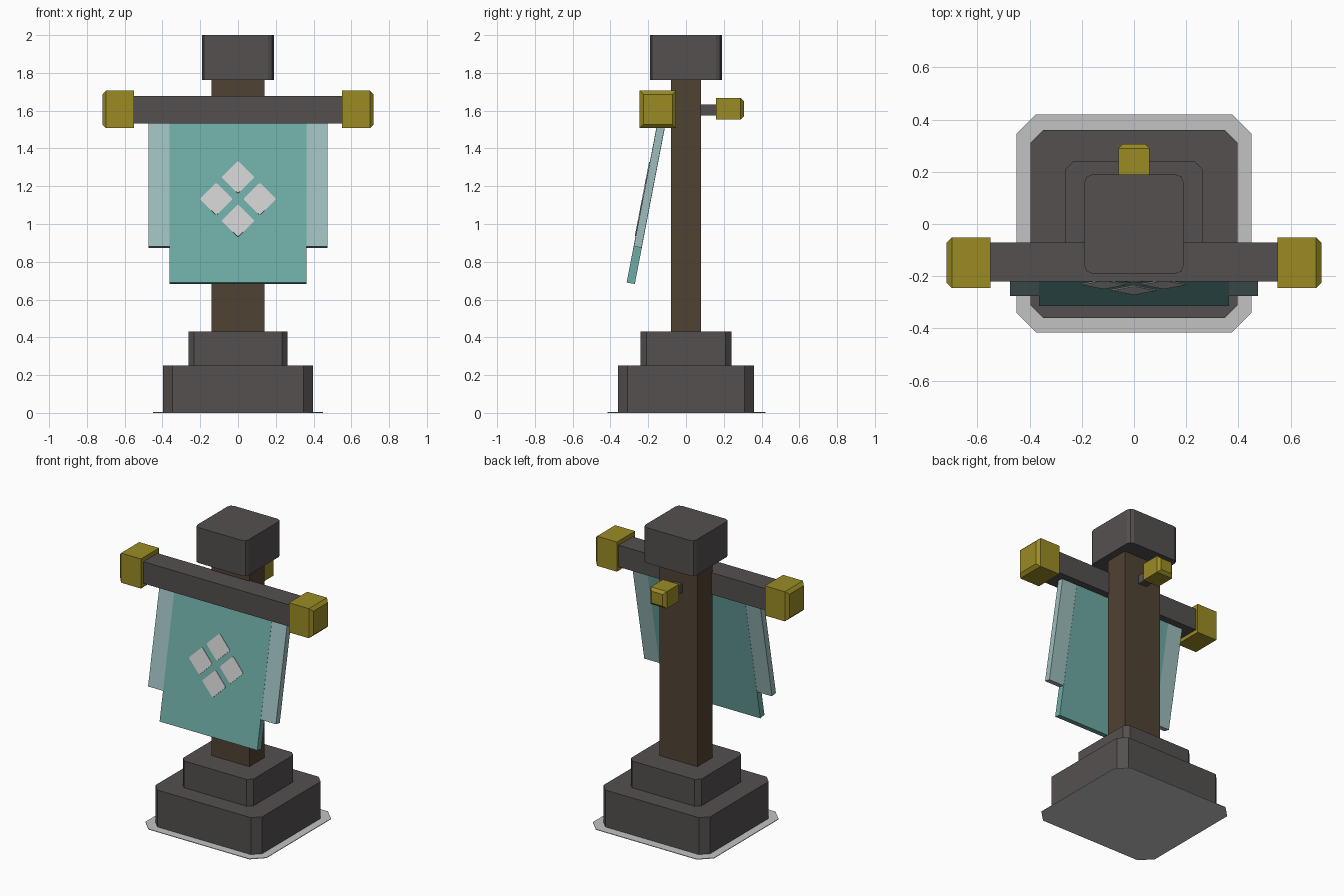
import bpy, bmesh, math
from mathutils import Matrix, Vector

cube = bpy.data.objects.get("Cube")
if cube:
    bpy.data.objects.remove(cube, do_unlink=True)


def material(name, rgb):
    """Flat colour given as 0-255 display values, stored linear."""
    col = [((c / 255 + 0.055) / 1.055) ** 2.4 for c in rgb] + [1]
    m = bpy.data.materials.new(name)
    m.use_nodes = True
    m.diffuse_color = col
    bsdf = m.node_tree.nodes["Principled BSDF"]
    bsdf.inputs["Base Color"].default_value = col
    bsdf.inputs["Roughness"].default_value = 0.9
    return m


STONE = material("dark stone", (84, 80, 79))
WOOD = material("brown wood", (80, 66, 52))
GOLD = material("old gold", (154, 139, 37))
TEAL = material("teal cloth", (110, 171, 166))
PALE = material("pale teal cloth", (157, 190, 189))
WHITE = material("emblem white", (206, 206, 206))
GREY = material("ground plate grey", (194, 194, 194))


def box(name, mat, x, y, z, chamfer=0, segments=1, pick=None, matrix=None):
    """Box between ranges; pick chooses which edges are bevelled."""
    bm = bmesh.new()
    bmesh.ops.create_cube(bm, size=1)
    for v in bm.verts:
        v.co = Vector([r[0] if c < 0 else r[1] for c, r in zip(v.co, (x, y, z))])
    if chamfer:
        edges = [e for e in bm.edges if pick(e.verts[0].co, e.verts[1].co)]
        bmesh.ops.bevel(bm, geom=edges, offset=chamfer, segments=segments,
                        profile=0.5, affect='EDGES')
    if matrix:
        bm.transform(matrix)
    bmesh.ops.recalc_face_normals(bm, faces=bm.faces)
    me = bpy.data.meshes.new(name)
    bm.to_mesh(me)
    bm.free()
    me.materials.append(mat)
    ob = bpy.data.objects.new(name, me)
    bpy.context.collection.objects.link(ob)
    return ob


def vertical(a, b):
    return abs(a.z - b.z) > 0.001


def outer(axis, value):
    return lambda a, b: abs(a[axis] - value) < 0.001 and abs(b[axis] - value) < 0.001


def sym(r):
    return (-r, r)


# Stepped stone base on a thin ground plate
box("ground_plate", GREY, sym(0.45), (-0.415, 0.42), (0, 0.004), 0.075, 1, vertical)
box("base_lower", STONE, sym(0.397), sym(0.36), (0.003, 0.252), 0.05, 1, vertical)
box("base_upper", STONE, sym(0.263), sym(0.24), (0.252, 0.432), 0.03, 1, vertical)

# Post and its cap
box("post", WOOD, sym(0.14), sym(0.08), (0.432, 1.765))
box("post_cap", STONE, sym(0.19), sym(0.19), (1.762, 2.0), 0.03, 2, vertical)

# Crossbar with gold ends
box("crossbar", STONE, sym(0.555), (-0.22, -0.07), (1.532, 1.678))
for side, s in (("left", 1), ("right", -1)):
    box("crossbar_end_" + side, GOLD, sorted((s * 0.55, s * 0.718)), (-0.245, -0.052),
        (1.507, 1.706), 0.02, 1, outer(0, s * 0.718))

# Peg at the back
box("back_peg", STONE, sym(0.03), (0.07, 0.17), (1.575, 1.632))
box("back_peg_tip", GOLD, sym(0.06), (0.16, 0.307), (1.552, 1.667), 0.018, 1,
    outer(1, 0.307))

# Hanging cloth: local z runs along the cloth, front face at local y = 0
tilt = Matrix.Translation((0, -0.152, 1.535)) @ Matrix.Rotation(-math.atan(0.192), 4, 'X')
slope = math.cos(math.atan(0.192))
box("banner", TEAL, sym(0.363), (0, 0.044), (-0.86, 0), matrix=tilt)
for side, s in (("left", 1), ("right", -1)):
    box("banner_edge_" + side, PALE, sorted((s * 0.362, s * 0.475)), (0.001, 0.043),
        (-0.665, 0), matrix=tilt)

# Emblem of four diamonds, as thin plates on the cloth
step = 0.115
for name, dx, dz in (("top", 0, 1), ("bottom", 0, -1), ("left", 1, 0), ("right", -1, 0)):
    place = (tilt @ Matrix.Translation((dx * step, 0, (1.132 + dz * step - 1.535) / slope))
             @ Matrix.Rotation(math.radians(45), 4, 'Y'))
    box("emblem_" + name, WHITE, sym(0.062), (-0.004, 0.002), sym(0.062), 0.006, 1,
        lambda a, b: abs(a.y - b.y) > 0.001, place)
